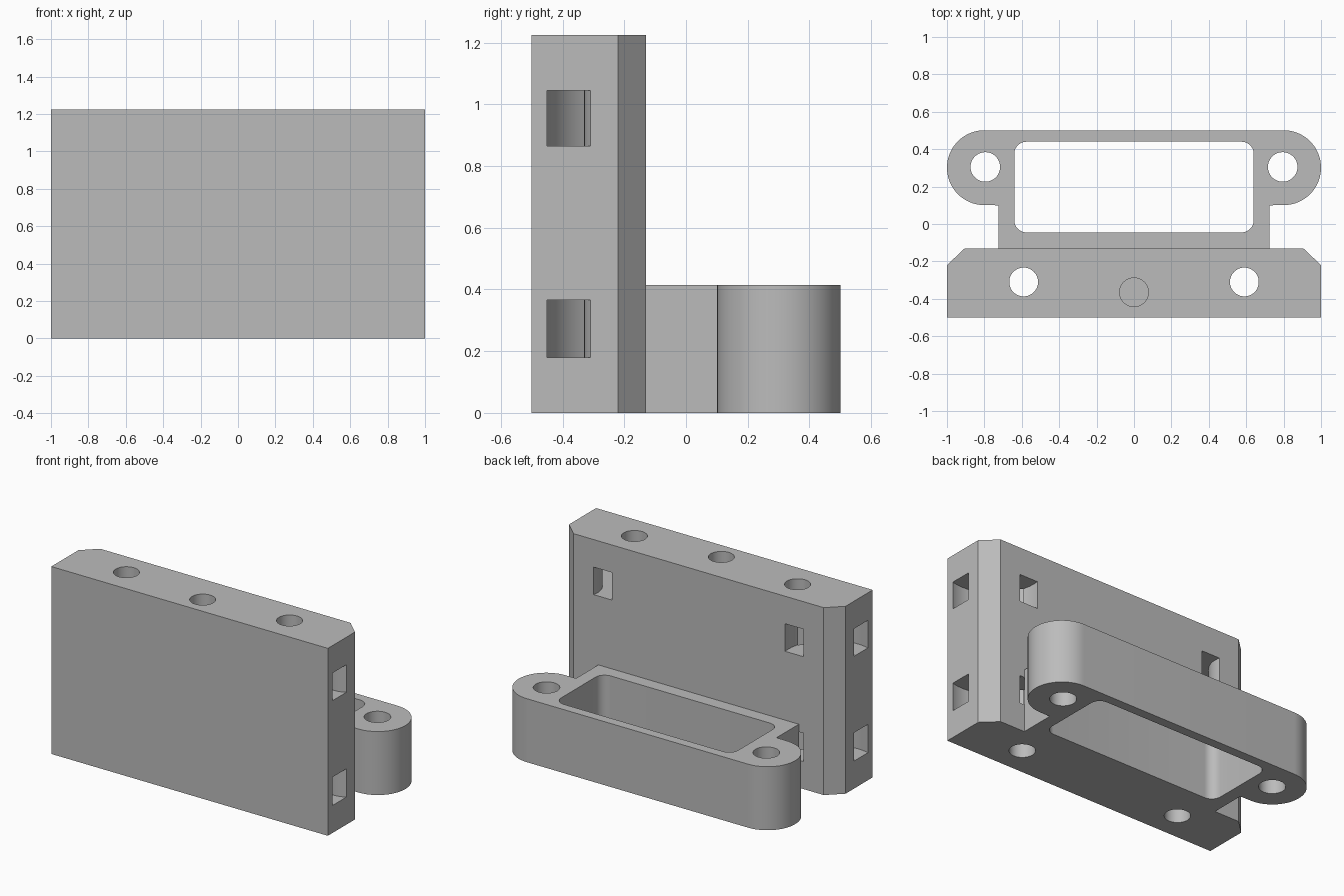
import bpy, bmesh
from math import sin, cos, pi, radians

cube = bpy.data.objects.get("Cube")
if cube:
    bpy.data.objects.remove(cube, do_unlink=True)

grey = bpy.data.materials.new("plain grey")
grey.use_nodes = True
grey.diffuse_color = (0.5, 0.5, 0.5, 1)
grey.node_tree.nodes["Principled BSDF"].inputs["Base Color"].default_value = (0.5, 0.5, 0.5, 1)


def arc(cx, cy, r, start, end, n=24):
    angles = [radians(start + (end - start) * i / n) for i in range(n + 1)]
    return [(cx + r * cos(a), cy + r * sin(a)) for a in angles]


def circle(cx, cy, r):
    return arc(cx, cy, r, 0, 360, 48)[:-1]


def prism(name, outline, z0, z1):
    """Extrude a plan outline between two heights."""
    bm = bmesh.new()
    base = bm.faces.new([bm.verts.new((x, y, z0)) for x, y in outline])
    top = bmesh.ops.extrude_face_region(bm, geom=[base])["geom"]
    verts = [v for v in top if isinstance(v, bmesh.types.BMVert)]
    bmesh.ops.translate(bm, verts=verts, vec=(0, 0, z1 - z0))
    bmesh.ops.recalc_face_normals(bm, faces=bm.faces)
    mesh = bpy.data.meshes.new(name)
    bm.to_mesh(mesh)
    bm.free()
    mesh.materials.append(grey)
    ob = bpy.data.objects.new(name, mesh)
    bpy.context.collection.objects.link(ob)
    return ob


def select(ob):
    bpy.ops.object.select_all(action='DESELECT')
    ob.select_set(True)
    bpy.context.view_layer.objects.active = ob


def cut(target, cutter):
    cutter.hide_render = True
    mod = target.modifiers.new("cut", 'BOOLEAN')
    mod.operation = 'DIFFERENCE'
    mod.solver = 'EXACT'
    mod.object = cutter
    select(target)
    bpy.ops.object.modifier_apply(modifier=mod.name)
    bpy.data.objects.remove(cutter, do_unlink=True)


H = 1.225
BACK = -0.13

# Upright plate with chamfered back corners
plate = prism("upright_plate", [(-1, -0.5), (1, -0.5), (1, -0.22), (0.905, BACK),
                                (-0.905, BACK), (-1, -0.22)], 0, H)

# Sloped notch in the top edge: drawn in x-z, then stood upright
notch = prism("notch_cutter", [(-0.275, 1.135), (0.275, 1.135), (0.465, 1.325),
                               (-0.465, 1.325)], -0.2, 0.8)
for v in notch.data.vertices:
    x, z, y = v.co
    v.co = (x, -y, z)
notch.data.flip_normals()
cut(plate, notch)

# Vertical bolt holes and the blind centre hole
for x in (-0.59, 0.59):
    cut(plate, prism("bolt_cutter", circle(x, -0.31, 0.077), -0.1, 1.4))
cut(plate, prism("centre_cutter", circle(0, -0.365, 0.077), 0.65, 1.4))

# Curved tie channels running from each side to the back
for side in (-1, 1):
    ring = arc(0.92, -0.165, 0.297, 150, 330) + arc(0.92, -0.165, 0.165, 330, 150)
    for z0, z1 in ((0.18, 0.365), (0.865, 1.045)):
        cut(plate, prism("channel_cutter", [(side * x, y) for x, y in ring], z0, z1))

# Rear bracket: neck, rounded ears and straight back
right_half = [(0.725, BACK), (0.725, 0.1)] + arc(0.8, 0.301, 0.2, -90, 90, 40)
left_half = [(-x, y) for x, y in reversed(right_half)]
bracket = prism("rear_bracket", right_half + left_half, 0, 0.415)

# Rounded rectangular opening through the bracket
r = 0.065
opening = []
for cx, cy, start in ((0.64 - r, 0.44 - r, 0), (r - 0.64, 0.44 - r, 90),
                      (r - 0.64, r - 0.045, 180), (0.64 - r, r - 0.045, 270)):
    opening += arc(cx, cy, r, start, start + 90, 10)
cut(bracket, prism("opening_cutter", opening, -0.1, 0.6))

# Ear holes
for x in (-0.795, 0.795):
    cut(bracket, prism("ear_cutter", circle(x, 0.305, 0.079), -0.1, 0.6))

for ob in (plate, bracket):
    select(ob)
    bpy.ops.object.shade_smooth_by_angle(angle=radians(30))
